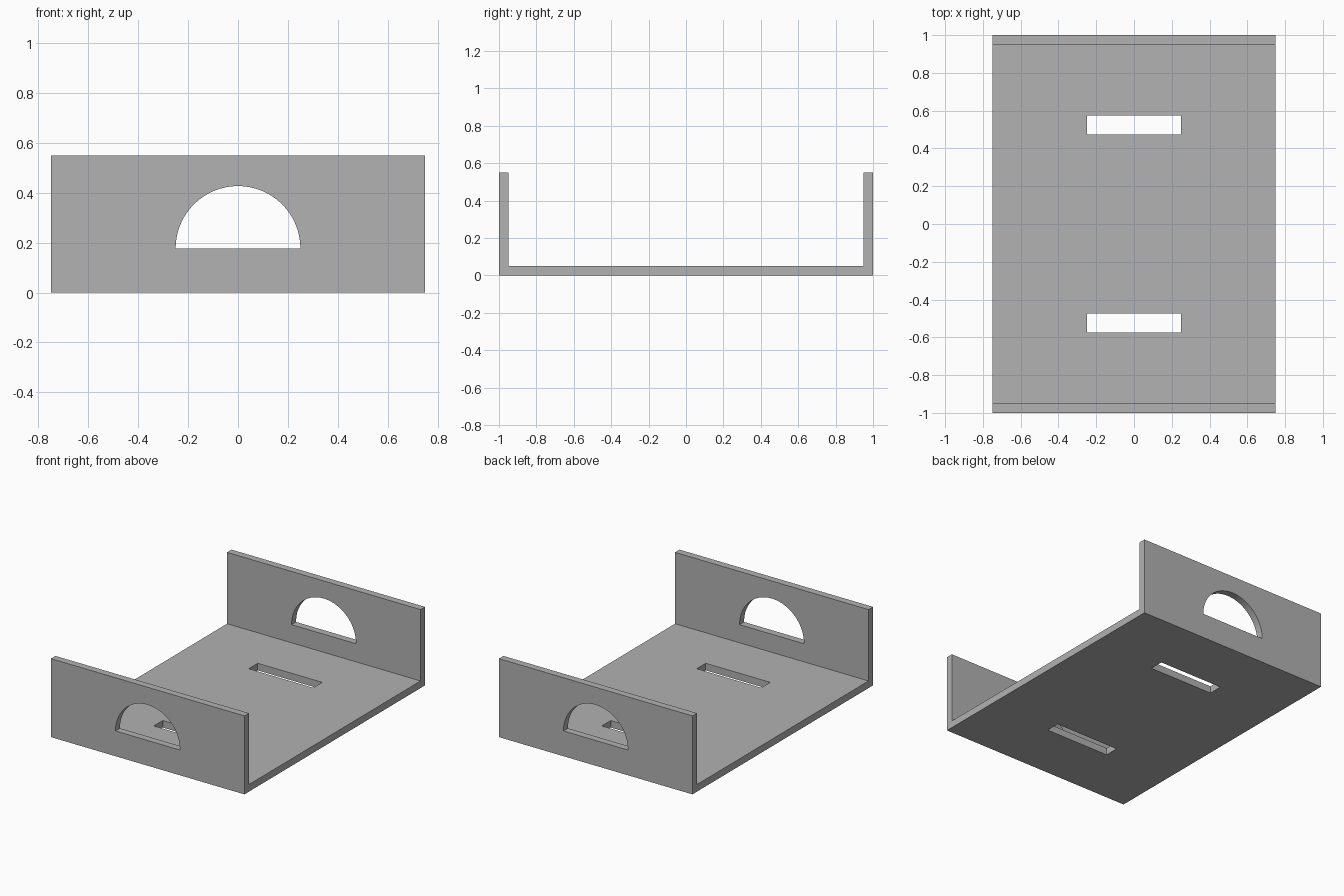
import bpy
import math
from mathutils import Vector

default = bpy.data.objects.get("Cube")
if default:
    bpy.data.objects.remove(default, do_unlink=True)

HALF_W, HALF_L, HEIGHT, WALL = 0.75, 1.0, 0.55, 0.05

grey = bpy.data.materials.new("plain grey")
grey.use_nodes = True
colour = (0.445, 0.445, 0.445, 1)
grey.diffuse_color = colour
grey.node_tree.nodes["Principled BSDF"].inputs["Base Color"].default_value = colour


def prism(name, outline, direction):
    """Closed solid swept from a flat outline along a direction."""
    n = len(outline)
    base = [Vector(p) for p in outline]
    verts = base + [p + Vector(direction) for p in base]
    faces = [tuple(reversed(range(n))), tuple(range(n, 2 * n))]
    faces += [(i, (i + 1) % n, (i + 1) % n + n, i + n) for i in range(n)]
    mesh = bpy.data.meshes.new(name)
    mesh.from_pydata(verts, [], faces)
    mesh.materials.append(grey)
    obj = bpy.data.objects.new(name, mesh)
    bpy.context.collection.objects.link(obj)
    return obj


# U-shaped tray: floor with two upright end walls
inner = HALF_L - WALL
profile = [(-HALF_L, 0), (HALF_L, 0), (HALF_L, HEIGHT), (inner, HEIGHT),
           (inner, WALL), (-inner, WALL), (-inner, HEIGHT), (-HALF_L, HEIGHT)]
tray = prism("tray", [(-HALF_W, y, z) for y, z in profile], (2 * HALF_W, 0, 0))

# Half-round handle opening through both end walls
RADIUS, SILL, STEPS = 0.25, 0.177, 48
arc = [math.pi * i / STEPS for i in range(STEPS + 1)]
handle_cutter = prism("handle_cutter",
                      [(RADIUS * math.cos(a), -1.2, SILL + RADIUS * math.sin(a)) for a in arc],
                      (0, 2.4, 0))

# Two slots through the floor
cutters = [handle_cutter]
for name, y in (("front_slot_cutter", -0.525), ("back_slot_cutter", 0.525)):
    corners = [(sx * 0.25, y + sy * 0.05, -0.1)
               for sx, sy in ((-1, -1), (1, -1), (1, 1), (-1, 1))]
    cutters.append(prism(name, corners, (0, 0, 0.2)))

# Make every solid face outwards, then cut the openings
for obj in [tray] + cutters:
    bpy.ops.object.select_all(action="DESELECT")
    obj.select_set(True)
    bpy.context.view_layer.objects.active = obj
    bpy.ops.object.mode_set(mode="EDIT")
    bpy.ops.mesh.select_all(action="SELECT")
    bpy.ops.mesh.normals_make_consistent(inside=False)
    bpy.ops.object.mode_set(mode="OBJECT")

bpy.ops.object.select_all(action="DESELECT")
tray.select_set(True)
bpy.context.view_layer.objects.active = tray
for cutter in cutters:
    cutter.hide_render = True
    mod = tray.modifiers.new(cutter.name, "BOOLEAN")
    mod.operation = "DIFFERENCE"
    mod.solver = "EXACT"
    mod.object = cutter
    bpy.ops.object.modifier_apply(modifier=mod.name)
    bpy.data.objects.remove(cutter, do_unlink=True)

bpy.ops.object.shade_smooth_by_angle(angle=math.radians(30))
